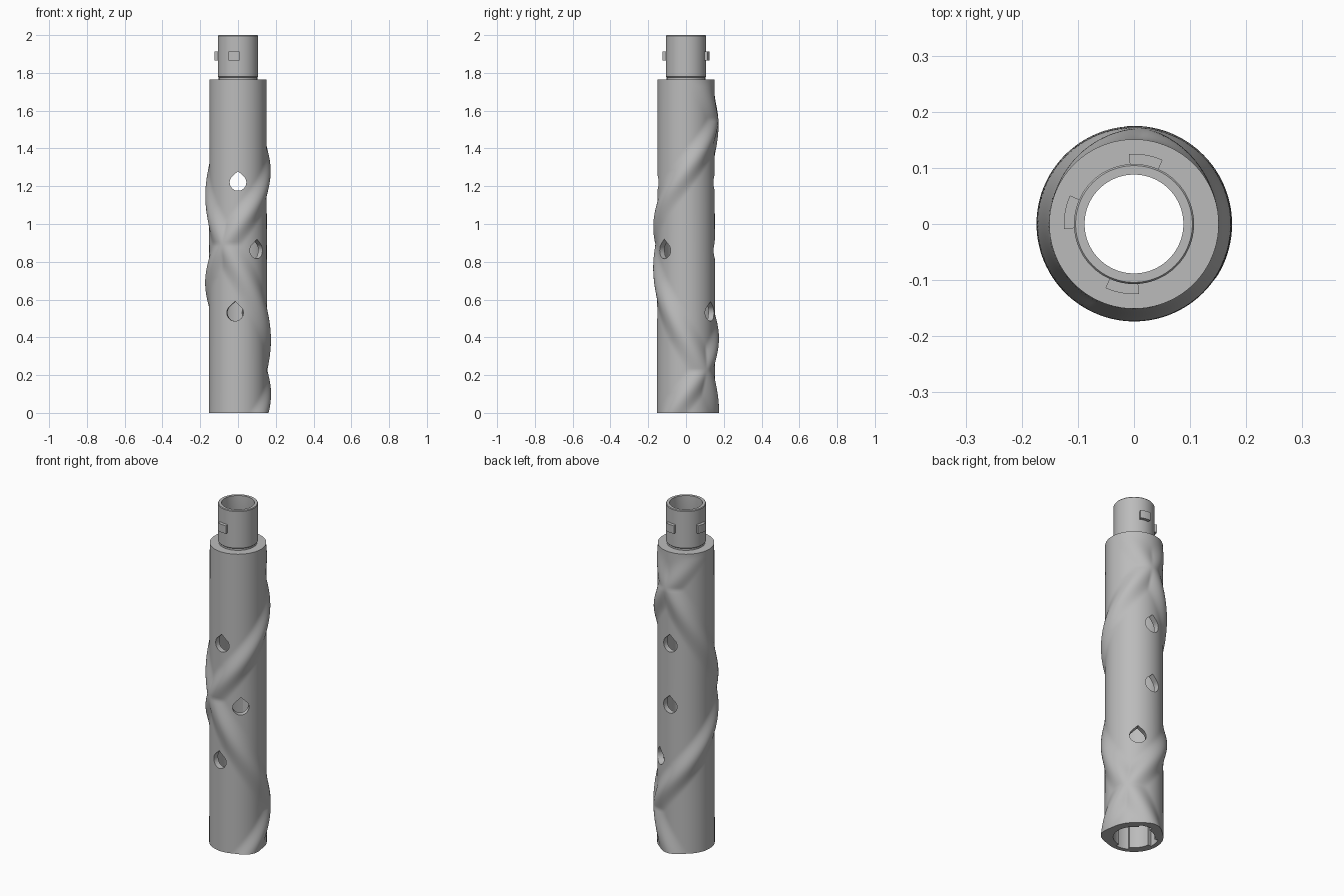
import bpy, bmesh, math
from math import radians, cos, sin, pi

cube = bpy.data.objects.get("Cube")
if cube:
    bpy.data.objects.remove(cube)

grey = bpy.data.materials.new("plain_grey")
grey.use_nodes = True
COLOUR = (0.5, 0.5, 0.5, 1)
grey.diffuse_color = COLOUR
grey.node_tree.nodes["Principled BSDF"].inputs["Base Color"].default_value = COLOUR

SIDES, ROWS = 128, 150
BODY_TOP = 1.765


def make_object(name, bm):
    bmesh.ops.recalc_face_normals(bm, faces=bm.faces)
    mesh = bpy.data.meshes.new(name)
    bm.to_mesh(mesh)
    bm.free()
    mesh.materials.append(grey)
    obj = bpy.data.objects.new(name, mesh)
    bpy.context.collection.objects.link(obj)
    return obj


def smooth(obj):
    bpy.ops.object.select_all(action='DESELECT')
    obj.select_set(True)
    bpy.context.view_layer.objects.active = obj
    bpy.ops.object.shade_smooth_by_angle(angle=radians(35))


def bump(angle, centre):
    # soft raised-cosine ridge profile around the centre angle
    d = abs((angle - centre + 180) % 360 - 180) / 38
    return 0.5 + 0.5 * cos(pi * d) if d < 1 else 0


def body_radius(angle, z):
    base = 0.154 - 0.003 * z / BODY_TOP
    fade = min(1, max(0, (BODY_TOP - 0.02 - z) / 0.2))
    rising = bump(angle, (z - 1.28) * 305)
    falling = bump(angle, 180 - (z - 1.15) * 236)
    return base + 0.021 * fade * max(rising, falling)


def arc_block(bm, a0, a1, r0, r1, z0, z1, steps=12):
    # curved box between two angles, radii and heights
    sections = []
    for i in range(steps + 1):
        a = radians(a0 + (a1 - a0) * i / steps)
        sections.append([bm.verts.new((r * cos(a), r * sin(a), z))
                         for r, z in ((r0, z0), (r1, z0), (r1, z1), (r0, z1))])
    for s, t in zip(sections, sections[1:]):
        for k in range(4):
            n = (k + 1) % 4
            bm.faces.new((s[k], s[n], t[n], t[k]))
    bm.faces.new(sections[0])
    bm.faces.new(sections[-1])


def teardrop(bm, angle, z, r=0.044):
    # radial prism with a round bottom and a pointed top
    a = radians(angle)
    outline = [(r * cos(radians(t)), r * sin(radians(t))) for t in range(-220, 41, 10)]
    outline.append((0, r * 1.36))
    rings = []
    for d in (0.07, 0.25):
        rings.append([bm.verts.new((d * cos(a) - u * sin(a), d * sin(a) + u * cos(a), z + v))
                      for u, v in outline])
    inner, outer = rings
    for i in range(len(outline)):
        j = (i + 1) % len(outline)
        bm.faces.new((inner[i], inner[j], outer[j], outer[i]))
    bm.faces.new(inner)
    bm.faces.new(outer)


# Tube: ridged outside, neck, then the stepped bore back down
bm = bmesh.new()
rings = []


def add_ring(z, radius):
    ring = []
    for i in range(SIDES):
        a = 360 * i / SIDES
        r = radius or body_radius(a, z)
        ring.append(bm.verts.new((r * cos(radians(a)), r * sin(radians(a)), z)))
    rings.append(ring)


for row in range(ROWS + 1):
    add_ring(BODY_TOP * row / ROWS, None)
for r, z in ((0.102, BODY_TOP), (0.102, 1.775), (0.107, 1.78), (0.107, 1.996),
             (0.104, 2), (0.088, 2), (0.088, 1.72), (0.12, 1.67),
             (0.12, 0.25), (0.109, 0.25), (0.109, 0)):
    add_ring(z, r)
for lower, upper in zip(rings, rings[1:] + rings[:1]):
    for i in range(SIDES):
        j = (i + 1) % SIDES
        bm.faces.new((lower[i], lower[j], upper[j], upper[i]))
tube = make_object("tube", bm)

# Cutters: teardrop holes and the socket slots
bm = bmesh.new()
for angle, z in ((-90, 1.22), (90, 1.22), (-49, 0.86), (90, 0.86), (-96, 0.53), (58, 0.53)):
    teardrop(bm, angle, z)
LUGS = (80, 170, 260)
for angle in LUGS:
    arc_block(bm, angle - 17, angle + 17, 0.1, 0.129, -0.05, 0.16)
cutter = make_object("cutter", bm)
cutter.hide_render = True

cut = tube.modifiers.new("cut", 'BOOLEAN')
cut.operation = 'DIFFERENCE'
cut.solver = 'EXACT'
cut.object = cutter
bpy.context.view_layer.objects.active = tube
bpy.ops.object.modifier_apply(modifier="cut")
bpy.data.objects.remove(cutter)
smooth(tube)

# Locking lugs on the neck
bm = bmesh.new()
for angle in LUGS:
    arc_block(bm, angle - 14, angle + 14, 0.1, 0.125, 1.865, 1.912)
lugs = make_object("locking_lugs", bm)
smooth(lugs)
